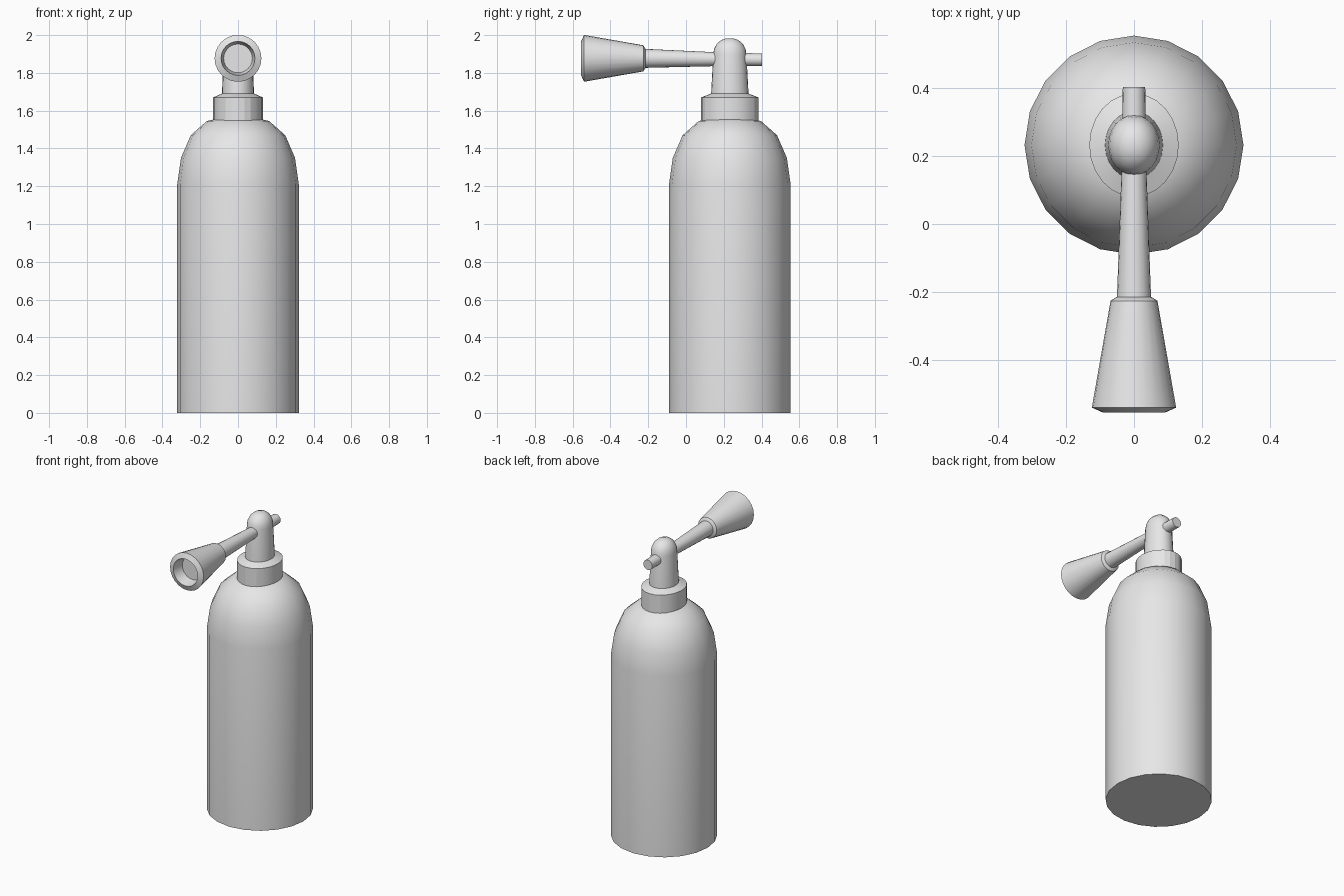
import bpy, bmesh, math
from mathutils import Matrix, Vector

cube = bpy.data.objects.get("Cube")
if cube:
    bpy.data.objects.remove(cube, do_unlink=True)

# Single plain grey finish
grey = bpy.data.materials.new("light grey")
grey.use_nodes = True
colour = (0.8, 0.8, 0.8, 1)
grey.diffuse_color = colour
grey.node_tree.nodes["Principled BSDF"].inputs["Base Color"].default_value = colour

AXIS_Y = 0.232   # centre line of the bottle
PIPE_Z = 1.877   # height of the nozzle line


def lathe(name, profile, sides, matrix, sharp=35):
    """Spin (radius, height) points around local z, cap both ends."""
    bm = bmesh.new()
    rings = []
    for r, h in profile:
        rings.append([bm.verts.new((r * math.cos(a), r * math.sin(a), h))
                      for a in (2 * math.pi * i / sides for i in range(sides))])
    for low, high in zip(rings, rings[1:]):
        for i in range(sides):
            j = (i + 1) % sides
            bm.faces.new((low[i], low[j], high[j], high[i]))
    bm.faces.new(rings[0])
    bm.faces.new(rings[-1])
    bm.transform(matrix)
    bmesh.ops.recalc_face_normals(bm, faces=bm.faces[:])
    mesh = bpy.data.meshes.new(name)
    bm.to_mesh(mesh)
    bm.free()
    mesh.materials.append(grey)
    obj = bpy.data.objects.new(name, mesh)
    bpy.context.collection.objects.link(obj)
    bpy.ops.object.select_all(action='DESELECT')
    obj.select_set(True)
    bpy.context.view_layer.objects.active = obj
    bpy.ops.object.shade_smooth_by_angle(angle=math.radians(sharp))
    return obj


def upright(sx=1, sy=1):
    return Matrix.Translation((0, AXIS_Y, 0)) @ Matrix.Diagonal((sx, sy, 1, 1))


# Local height runs towards the front (-y)
forward = Matrix.Translation((0, 0, PIPE_Z)) @ Matrix.Rotation(math.radians(90), 4, 'X')

# Bottle with rounded shoulder
lathe("bottle", [(0.322, 0), (0.322, 1.21), (0.302, 1.35), (0.25, 1.47),
                 (0.165, 1.545), (0.1, 1.56)], 20, upright())

# Slightly oval collar with a shallow sloping top
lathe("collar", [(0.152, 1.548), (0.152, 1.67), (0.1, 1.69)], 24,
      upright(0.865, 1), sharp=15)

# Domed valve neck
lathe("valve_neck", [(0.1, 1.67), (0.088, 1.9), (0.083, 1.928), (0.068, 1.955),
                     (0.045, 1.974), (0.018, 1.983)], 24, upright(0.86, 1))

# Pipe through the neck, leaning very slightly
pipe = lathe("nozzle_pipe", [(0.033, -0.403), (0.037, -0.148), (0.051, 0.24)],
             20, forward @ Matrix.Shear('XY', 4, (0, 0)))
for v in pipe.data.vertices:
    v.co.z -= 0.012 * (v.co.y + 0.22)

# Flared horn with a recessed mouth
lathe("nozzle_horn", [(0.052, 0.215), (0.069, 0.226), (0.124, 0.54), (0.09, 0.555),
                      (0.076, 0.48)], 24, forward)
